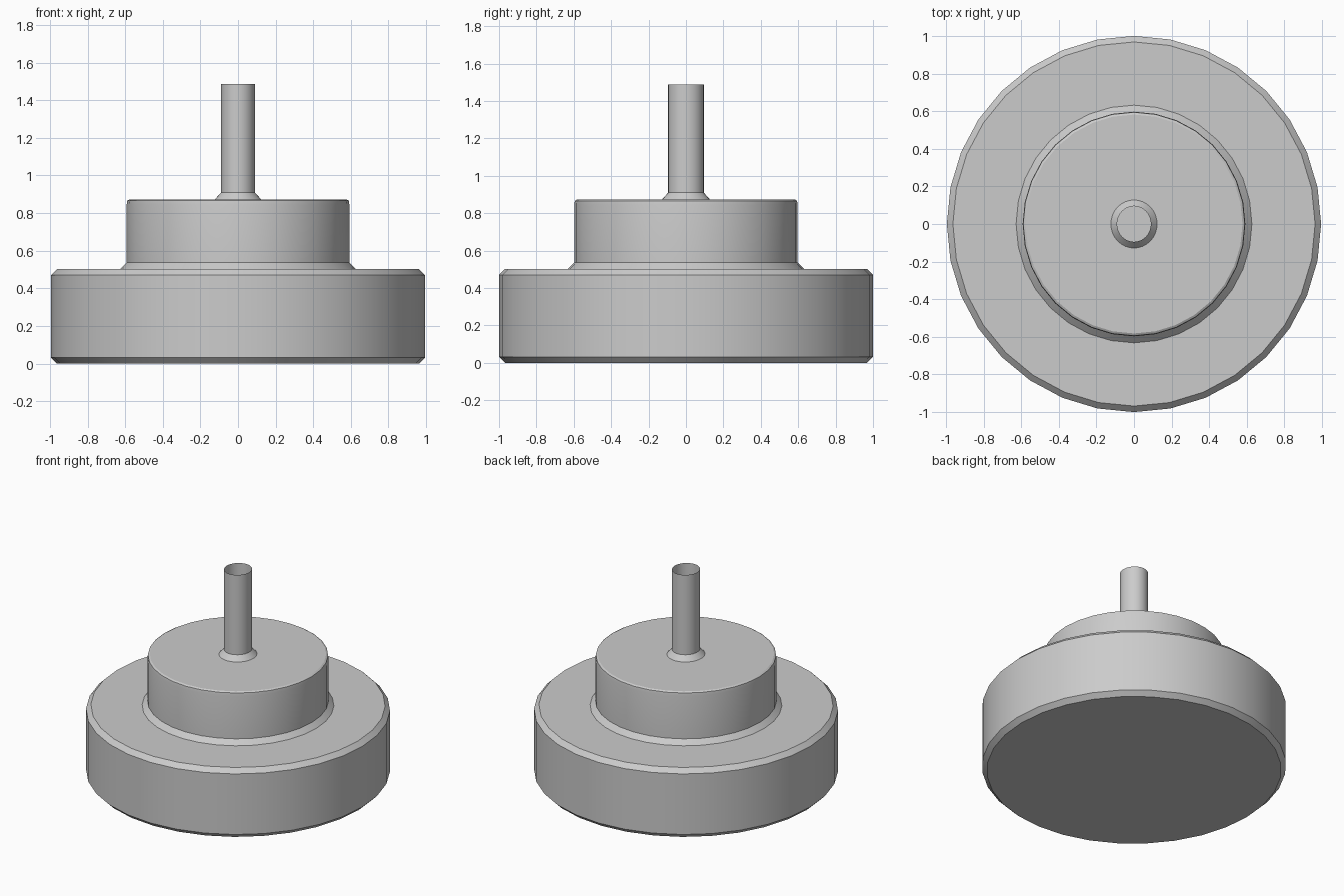
import bpy
import bmesh
import math

if "Cube" in bpy.data.objects:
    bpy.data.objects.remove(bpy.data.objects["Cube"])

SIDES = 32

# Stepped outline from the bottom rim to the open stem top: (radius, height)
PROFILE = [
    (0.968, 0.0), (1.0, 0.032), (1.0, 0.47), (0.968, 0.502),    # wide base
    (0.632, 0.502), (0.597, 0.536),                             # collar of middle tier
    (0.597, 0.845), (0.594, 0.866), (0.582, 0.873),             # middle tier
    (0.128, 0.873), (0.095, 0.91), (0.095, 1.487),              # stem
]


def ring(bm, r, z):
    # Rings are very slightly narrower in x than in y
    verts = []
    for i in range(SIDES):
        a = 2 * math.pi * i / SIDES
        verts.append(bm.verts.new(((r - 0.005) * math.cos(a), r * math.sin(a), z)))
    return verts


bm = bmesh.new()
rings = [ring(bm, r, z) for r, z in PROFILE]

# Side walls
for low, high in zip(rings, rings[1:]):
    for i in range(SIDES):
        j = (i + 1) % SIDES
        bm.faces.new((low[i], low[j], high[j], high[i]))

# Flat underside; the stem stays open at the top
bm.faces.new(rings[0][::-1])

mesh = bpy.data.meshes.new("stepped_body_with_stem")
bm.to_mesh(mesh)
bm.free()
body = bpy.data.objects.new("stepped_body_with_stem", mesh)
bpy.context.collection.objects.link(body)

bpy.context.view_layer.objects.active = body
body.select_set(True)
bpy.ops.object.shade_smooth_by_angle(angle=math.radians(30))
